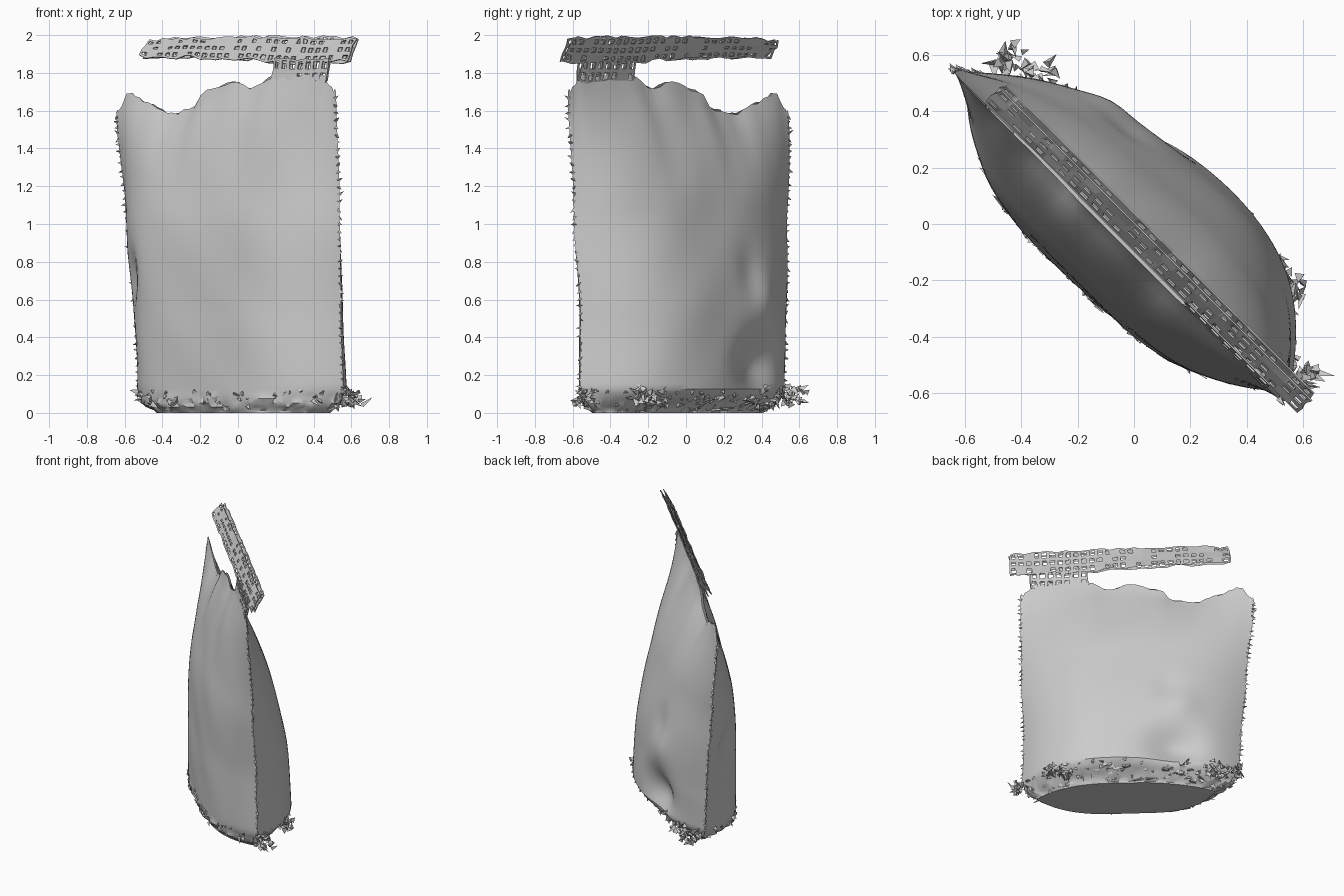
import bpy, bmesh, math, random
from mathutils import Vector

random.seed(4)
if "Cube" in bpy.data.objects:
    bpy.data.objects.remove(bpy.data.objects["Cube"])

grey = bpy.data.materials.new("plain grey")
grey.use_nodes = True
color = (0.6, 0.6, 0.6, 1)
grey.diffuse_color = color
grey.node_tree.nodes["Principled BSDF"].inputs["Base Color"].default_value = color


def place(u, v, z):
    """The pouch stands diagonally: u runs along its width, v through its depth."""
    r = math.sqrt(0.5)
    return Vector(((u + v) * r, (v - u) * r, z))


def lerp(points, x):
    """Read a smooth value from a short list of (position, value) pairs."""
    if x <= points[0][0]:
        return points[0][1]
    for (a, p), (b, q) in zip(points, points[1:]):
        if x <= b:
            t = (x - a) / (b - a)
            t = t * t * (3 - 2 * t)
            return p + (q - p) * t
    return points[-1][1]


def finish(bm, name, smooth=False):
    mesh = bpy.data.meshes.new(name)
    bm.to_mesh(mesh)
    bm.free()
    obj = bpy.data.objects.new(name, mesh)
    bpy.context.collection.objects.link(obj)
    mesh.materials.append(grey)
    if smooth:
        bpy.ops.object.select_all(action="DESELECT")
        obj.select_set(True)
        bpy.context.view_layer.objects.active = obj
        bpy.ops.object.shade_smooth_by_angle(angle=math.radians(35))
    return obj


# Outline of the torn rim and of the two side seams
RIM = [(-0.84, 1.59), (-0.74, 1.69), (-0.58, 1.64), (-0.42, 1.58), (-0.3, 1.6),
       (-0.15, 1.7), (0.05, 1.75), (0.2, 1.72), (0.33, 1.78), (0.7, 1.79), (0.81, 1.7)]
LEFT = [(0, -0.58), (0.06, -0.70), (0.14, -0.74), (0.4, -0.755), (0.9, -0.79), (1.55, -0.84)]
RIGHT = [(0, 0.69), (0.05, 0.76), (0.14, 0.79), (0.5, 0.78), (1, 0.80), (1.7, 0.81)]
LEAN = [(0, 0.0), (0.5, -0.01), (1.1, -0.04), (1.7, -0.075)]


def bump(u, z, cu, cz, ru, rz):
    return math.exp(-((u - cu) / ru) ** 2 - ((z - cz) / rz) ** 2)


def skin(s, t, side):
    """Point on the pouch wall; s goes seam to seam, t floor to rim."""
    top = lerp(RIM, -0.015 + 0.825 * s)
    z = 1.7 * t + (top - 1.7) * t ** 5
    lo, hi = lerp(LEFT, z), lerp(RIGHT, z)
    u = lo + (hi - lo) * (s + 1) / 2
    if side > 0:
        depth = 0.32 * (1 - abs(s) ** 3) * (1 + 0.15 * s) * (1 - t ** 2.5)
        depth *= lerp([(0, 0.55), (0.13, 1)], z)
        depth -= 0.1 * bump(u, z, -0.3, 0.25, 0.18, 0.15) + 0.02 * bump(u, z, -0.26, 0.74, 0.09, 0.13)
        depth += 0.02 * bump(u, z, -0.36, 0.6, 0.1, 0.12)
    else:
        depth = 0.29 * (1 - abs(s) ** 3.8) * (1 - 0.1 * s) * (1 - t ** 3)
        depth *= lerp([(0, 0.88), (0.05, 1)], z)
        depth -= 0.05 * bump(u, z, -0.62, 0.72, 0.08, 0.14)
        depth -= 0.04 * bump(u, z, -0.68, 0.3, 0.12, 0.2)
    depth += 0.004 * (1 - s * s) * math.sin(9 * u + 5 * z) * math.sin(7 * z + 3 * u)
    depth = max(depth, 0.006 * (1 - s * s))
    return place(u, lerp(LEAN, z) + side * depth, z)


# Pouch body: closed rings from the flat base to the pinched, open rim
N, ROWS = 56, 48
bm = bmesh.new()
steps = [-math.cos(math.pi * i / N) for i in range(N + 1)]
ring_keys = [(s, -1) for s in steps] + [(s, 1) for s in reversed(steps[1:-1])]
rings = []
for j in range(ROWS + 1):
    t = (j / ROWS) ** 1.25
    ring = []
    for s, side in ring_keys:
        p = skin(s, t, side)
        if j == ROWS:
            p.z += random.uniform(-0.012, 0.012)
        elif 0 < p.z < 0.1:
            # crumpled foot
            p += place(random.uniform(-0.008, 0.008), random.uniform(-0.013, 0.013), 0)
        ring.append(bm.verts.new(p))
    rings.append(ring)
count = len(ring_keys)
for a, b in zip(rings, rings[1:]):
    for i in range(count):
        k = (i + 1) % count
        bm.faces.new((a[i], a[k], b[k], b[i]))
bm.faces.new(list(reversed(rings[0])))
bmesh.ops.recalc_face_normals(bm, faces=bm.faces)
finish(bm, "pouch_body", True)


def perforated_sheet(name, cols, rows, low, high, v_low, v_high, rough):
    """Thin torn sheet with small holes in many of its cells."""
    bm = bmesh.new()
    grid = []
    u0, u1 = low[0][0], low[-1][0]
    for i in range(cols + 1):
        u = u0 + (u1 - u0) * i / cols
        a, b = lerp(low, u), lerp(high, u)
        column = []
        for j in range(rows + 1):
            f = j / rows
            edge = rough if j in (0, rows) or i in (0, cols) else rough * 0.2
            z = a + (b - a) * f + random.uniform(-edge, edge)
            du = random.uniform(-edge, edge)
            column.append(bm.verts.new(place(u + du, v_low + (v_high - v_low) * f, min(z, 1.998))))
        grid.append(column)
    for c, d in zip(grid, grid[1:]):
        for j in range(rows):
            bm.faces.new((c[j], d[j], d[j + 1], c[j + 1]))
    bm.normal_update()
    cells = [f for f in bm.faces if random.random() < 0.7]
    bmesh.ops.inset_individual(bm, faces=cells, thickness=0.012, use_even_offset=True)
    bmesh.ops.delete(bm, geom=cells, context="FACES")
    obj = finish(bm, name)
    solid = obj.modifiers.new("thickness", "SOLIDIFY")
    solid.thickness = 0.006
    solid.offset = 0


# Torn-off strip above the rim, and the tab that still holds it, each in two layers
STRIP_LOW = [(-0.67, 1.885), (-0.4, 1.885), (0.1, 1.87), (0.5, 1.85), (0.88, 1.86)]
STRIP_HIGH = [(-0.67, 1.97), (-0.3, 1.985), (0.2, 1.99), (0.88, 1.985)]
for layer, v in (("front", -0.012), ("back", 0.012)):
    perforated_sheet("torn_strip_" + layer, 28, 3, STRIP_LOW, STRIP_HIGH, v - 0.05, v + 0.015, 0.012)
    perforated_sheet("strip_tab_" + layer, 7, 2, [(0.33, 1.75), (0.74, 1.75)],
                     [(0.33, 1.87), (0.74, 1.87)], v * 0.5 - 0.075, v - 0.05, 0.01)


def shard(bm, base, tip, width):
    """Small jagged three-sided spike."""
    axis = (tip - base).normalized()
    across = axis.orthogonal().normalized()
    other = axis.cross(across)
    turn = random.uniform(0, math.tau)
    foot = []
    for k in range(3):
        a = turn + k * math.tau / 3
        foot.append(bm.verts.new(base + (across * math.cos(a) + other * math.sin(a)) * width))
    peak = bm.verts.new(tip)
    for k in range(3):
        bm.faces.new((foot[k], foot[(k + 1) % 3], peak))
    bm.faces.new(list(reversed(foot)))


# Ragged teeth along both side seams
bm = bmesh.new()
for s in (-1, 1):
    for i in range(40):
        t = 0.08 + 0.9 * i / 39
        base = skin(s, t, 1)
        reach = random.uniform(0.008, 0.028)
        tip = base + place(s * reach, random.uniform(-0.01, 0.01), random.uniform(-0.02, 0.02))
        shard(bm, base - place(s * 0.01, 0, 0), tip, 0.012)
finish(bm, "seam_teeth")

# Frayed fringe lying close around the foot
bm = bmesh.new()
for side, amount in ((-1, 45), (1, 100)):
    for i in range(amount):
        s = random.uniform(-0.97, 0.97)
        base = skin(s, random.uniform(0.012, 0.07), side)
        out = random.uniform(-0.005, 0.012)
        tip = base + place(random.uniform(-0.07, 0.07), side * out, random.uniform(-0.03, 0.03))
        tip.z = max(tip.z, 0.005)
        shard(bm, base, tip, random.uniform(0.01, 0.02))
finish(bm, "foot_fringe")


def crumple(name, u, v, z, spread, amount):
    """Loose cluster of torn scraps."""
    bm = bmesh.new()
    for i in range(amount):
        du, dv, dz = [random.uniform(-k, k) for k in spread]
        base = place(u + du, v + dv, max(z + dz, 0.03))
        tip = base + place(*[random.uniform(-0.05, 0.05) for k in range(3)])
        tip.z = max(tip.z, 0.005)
        shard(bm, base, tip, random.uniform(0.012, 0.024))
    finish(bm, name)


# Torn corners at the foot
crumple("left_corner_scraps", -0.69, 0.10, 0.09, (0.07, 0.05, 0.04), 32)
crumple("back_left_scraps", -0.48, 0.15, 0.09, (0.16, 0.04, 0.05), 40)
crumple("right_corner_scraps", 0.79, 0.04, 0.08, (0.05, 0.06, 0.04), 32)
crumple("back_right_scraps", 0.48, 0.25, 0.08, (0.13, 0.03, 0.04), 24)
